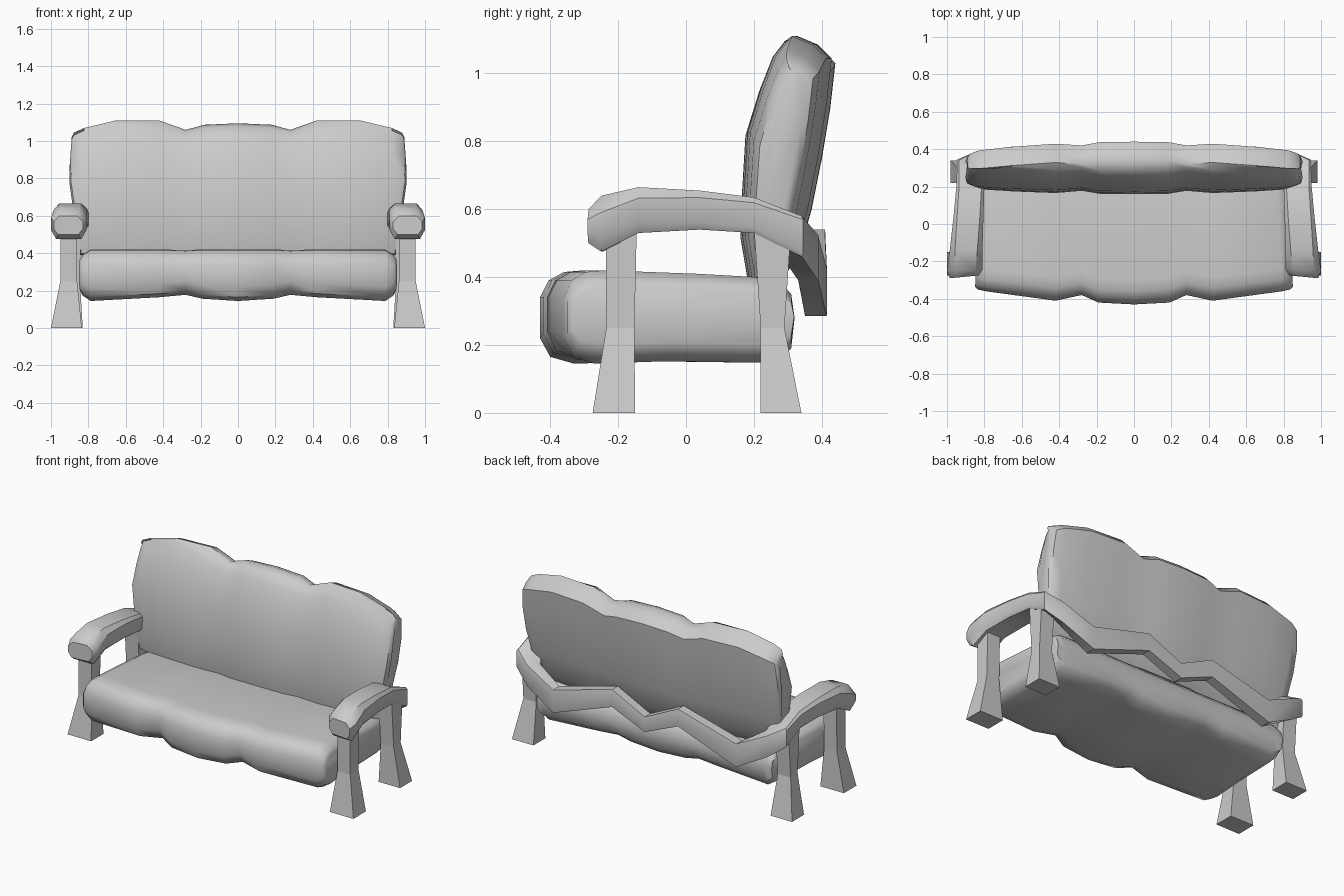
import bpy, bmesh, math
from mathutils import Vector

if "Cube" in bpy.data.objects:
    bpy.data.objects.remove(bpy.data.objects["Cube"])

GREY = (0.6, 0.6, 0.6, 1)
mat = bpy.data.materials.new("plain grey")
mat.use_nodes = True
mat.diffuse_color = GREY
mat.node_tree.nodes["Principled BSDF"].inputs["Base Color"].default_value = GREY


def loft(name, rings, smooth=None):
    """Skin a list of closed rings and cap both ends."""
    bm = bmesh.new()
    loops = [[bm.verts.new(p) for p in ring] for ring in rings]
    n = len(loops[0])
    for a, b in zip(loops, loops[1:]):
        for i in range(n):
            j = (i + 1) % n
            bm.faces.new((a[i], a[j], b[j], b[i]))
    bm.faces.new(loops[0])
    bm.faces.new(loops[-1])
    bmesh.ops.recalc_face_normals(bm, faces=bm.faces)
    mesh = bpy.data.meshes.new(name)
    bm.to_mesh(mesh)
    bm.free()
    mesh.materials.append(mat)
    obj = bpy.data.objects.new(name, mesh)
    bpy.context.collection.objects.link(obj)
    if smooth:
        bpy.ops.object.select_all(action="DESELECT")
        obj.select_set(True)
        bpy.context.view_layer.objects.active = obj
        bpy.ops.object.shade_smooth_by_angle(angle=math.radians(smooth))
    return obj


def both_sides(half):
    """Rings from the outer end to the centre, then mirrored back out."""
    other = [[Vector((-p[0], p[1], p[2])) for p in ring] for ring in half[:-1]]
    return half + other[::-1]


# Seat cushion: side profile swept across three lobes
seat_profile = [(-.43, .22), (-.43, .34), (-.405, .39), (-.36, .415), (-.3, .42),
                (0, .41), (.2, .40), (.27, .39), (.31, .35), (.32, .28), (.31, .19),
                (.27, .155), (.2, .148), (-.1, .152), (-.33, .145), (-.4, .165)]


def seat_ring(x, front, low, k):
    ring = []
    for y, z in seat_profile:
        y = .31 - (.31 - y) * (.31 - front) / .74
        z = .29 + (z - .29) * k
        if z < .25:
            z += low
        taper = 1 - .05 * (y + .35) if x > .5 else 1
        ring.append(Vector((x * taper, y, z)))
    return ring


seat_stations = [(.85, -.335, 0, .6), (.835, -.35, 0, .8), (.79, -.36, 0, 1),
                 (.42, -.41, .02, 1), (.28, -.38, .03, .98), (.19, -.42, .012, 1),
                 (0, -.43, 0, 1)]
loft("seat_cushion", both_sides([seat_ring(*s) for s in seat_stations]), 45)

# Backrest cushion: leaning profile with a bowed rear
back_profile = [(.18, .4), (.16, .52), (.165, .65), (.175, .82), (.215, .95), (.25, 1.04),
                (.285, 1.085), (.34, 1.1), (.4, 1.075), (.44, 1.035), (.425, .9),
                (.40, .75), (.37, .6), (.33, .46), (.28, .39)]


def back_ring(x, top, k, pinch):
    ring = []
    for y, z in back_profile:
        mid = .26 + .09 * max(0, z - .5)
        bow = (-.05 if y > mid else .025) * (x / .9) ** 2
        y = mid + (y + bow - mid) * k
        y += pinch if y < mid else -pinch
        z = .39 + (z - .39) * (top - .39) / .71
        flare = 1 - (.16 * max(0, .8 - z) + .08 * max(0, z - .8) if x > .5 else 0)
        ring.append(Vector((x * flare, y, z)))
    return ring


back_stations = [(.905, 1.02, .5, 0), (.895, 1.045, .8, 0), (.84, 1.07, .97, 0),
                 (.67, 1.11, 1, 0), (.42, 1.11, 1, 0), (.28, 1.06, 1, .015),
                 (.18, 1.087, 1, 0), (0, 1.095, 1, 0)]
loft("backrest_cushion", both_sides([back_ring(*s) for s in back_stations]), 45)

# Armrests and zigzag rear rail: one continuous bar
def bar_ring(inner, outer, low, high, bevel):
    section = [(-1 + .3 * bevel, 0), (1 - .3 * bevel, 0), (1, .3 * bevel),
               (1, 1 - .3 * bevel), (1 - .4 * bevel, 1), (-1 + .4 * bevel, 1),
               (-1, 1 - .3 * bevel), (-1, .3 * bevel)]
    a, b = Vector((*inner, 0)), Vector((*outer, 0))
    return [a.lerp(b, (u + 1) / 2) + Vector((0, 0, low + (high - low) * v))
            for u, v in section]


bar_stations = [((.83, -.275), (.985, -.29), .50, .60, 1),
                ((.81, -.245), (1, -.25), .475, .64, 1),
                ((.81, -.14), (.985, -.14), .53, .665, .8),
                ((.805, .04), (.965, .04), .54, .655, .6),
                ((.80, .2), (.95, .2), .53, .635, .5),
                ((.80, .28), (.945, .345), .46, .58, .3),
                ((.79, .33), (.84, .39), .39, .525, .1),
                ((.64, .35), (.64, .415), .285, .43, .1),
                ((.23, .35), (.23, .41), .43, .54, .1),
                ((0, .355), (0, .415), .335, .43, .1)]
loft("arm_and_rear_rail", both_sides([bar_ring(*s) for s in bar_stations]), 40)

# Flared square legs: x from, x to, y from, y to, height
leg_shapes = {
    "front": [(.835, 1, -.275, -.15, 0), (.86, .95, -.235, -.152, .25),
              (.86, .95, -.235, -.145, .55)],
    "back": [(.83, .98, .22, .34, 0), (.845, .935, .22, .29, .25),
             (.84, .935, .2, .31, .55)],
}
for place, shape in leg_shapes.items():
    for side, s in (("left", 1), ("right", -1)):
        loft(f"{place}_leg_{side}",
             [[(s * x0, y0, z), (s * x1, y0, z), (s * x1, y1, z), (s * x0, y1, z)]
              for x0, x1, y0, y1, z in shape])
